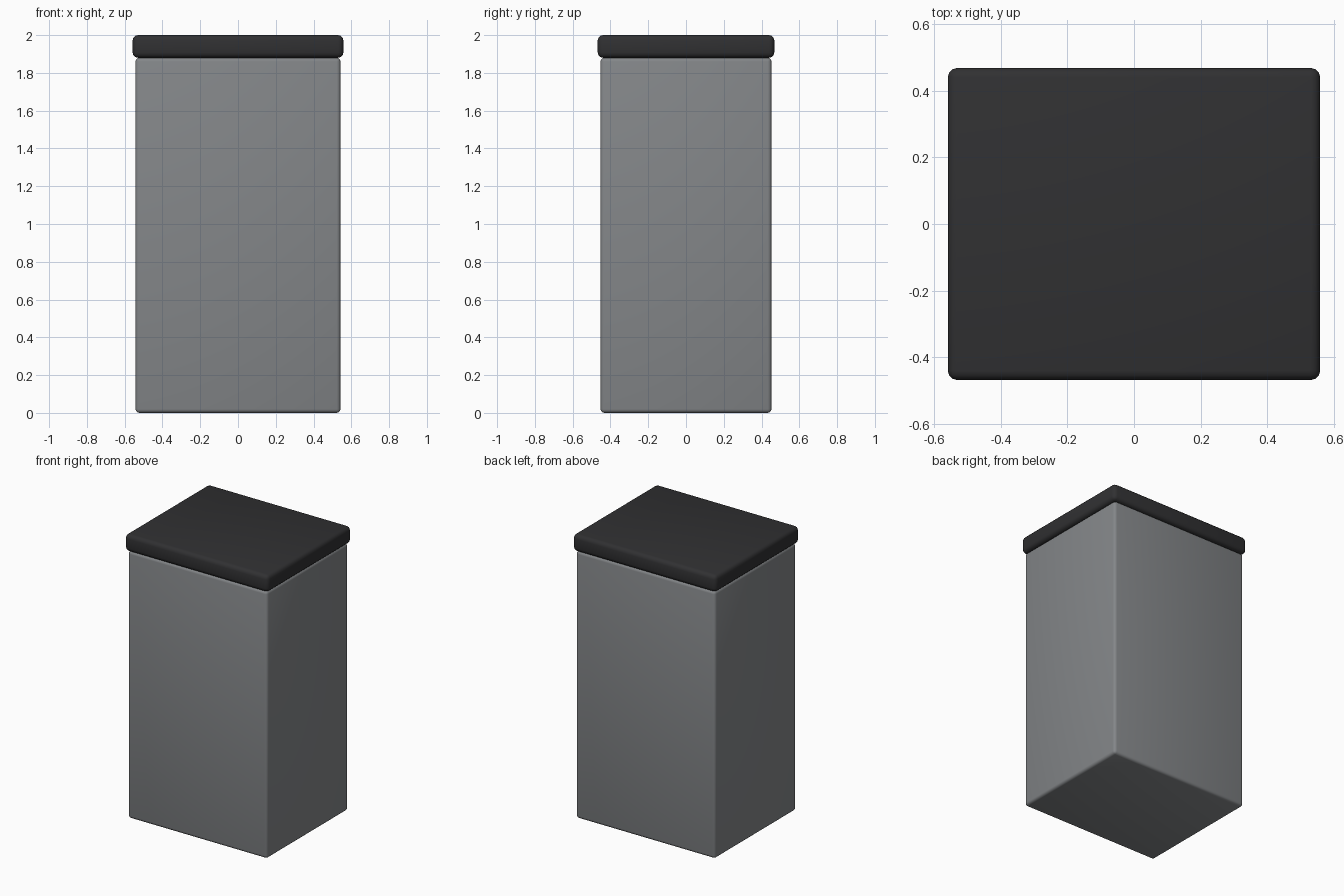
import bpy
import math

if "Cube" in bpy.data.objects:
    bpy.data.objects.remove(bpy.data.objects["Cube"])


def rounded_box(name, size, z_min, radius, segments, color):
    """Box centred on x/y, resting on z_min, with rounded edges."""
    bpy.ops.mesh.primitive_cube_add(size=1, location=(0, 0, z_min + size[2] / 2))
    ob = bpy.context.object
    ob.name = name
    ob.scale = size
    bpy.ops.object.transform_apply(location=False, rotation=False, scale=True)
    bevel = ob.modifiers.new("rounded_edges", 'BEVEL')
    bevel.width = radius
    bevel.segments = segments
    bpy.ops.object.modifier_apply(modifier=bevel.name)
    bpy.ops.object.shade_smooth_by_angle(angle=math.radians(35))
    mat = bpy.data.materials.new(name + "_material")
    mat.diffuse_color = color
    mat.use_nodes = True
    mat.node_tree.nodes["Principled BSDF"].inputs["Base Color"].default_value = mat.diffuse_color
    ob.data.materials.append(mat)
    return ob


# Tall grey container
rounded_box("bin_body", (1.085, 0.905, 1.88), 0.0, 0.02, 3, (0.23, 0.24, 0.25, 1))

# Slightly overhanging dark lid
rounded_box("bin_lid", (1.116, 0.935, 0.12), 1.88, 0.028, 3, (0.03, 0.03, 0.032, 1))
